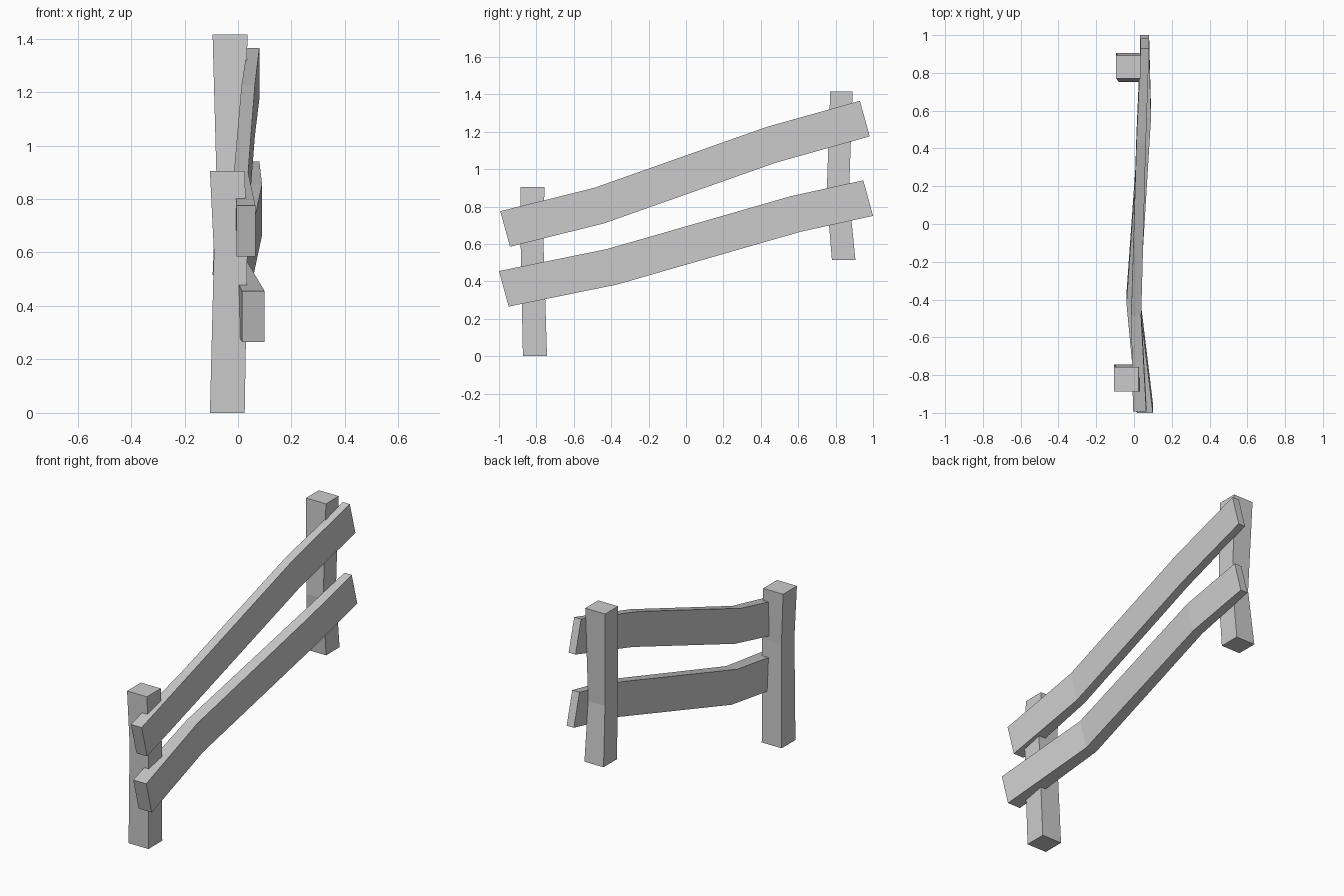
import bpy, bmesh

if "Cube" in bpy.data.objects:
    bpy.data.objects.remove(bpy.data.objects["Cube"])


def loft(name, rings):
    """Skin four-cornered rings into a closed, flat-faced beam."""
    bm = bmesh.new()
    loops = [[bm.verts.new(p) for p in ring] for ring in rings]
    for a, b in zip(loops, loops[1:]):
        for i in range(4):
            j = (i + 1) % 4
            bm.faces.new((a[i], a[j], b[j], b[i]))
    bm.faces.new(loops[0])
    bm.faces.new(loops[-1])
    bmesh.ops.recalc_face_normals(bm, faces=bm.faces[:])
    mesh = bpy.data.meshes.new(name)
    bm.to_mesh(mesh)
    bm.free()
    obj = bpy.data.objects.new(name, mesh)
    bpy.context.collection.objects.link(obj)


def post(name, sections):
    # Each section: height, x range, y range
    loft(name, [[(x0, y0, z), (x1, y0, z), (x1, y1, z), (x0, y1, z)]
                for z, x0, x1, y0, y1 in sections])


def rail(name, sections):
    # Each section: x range, top edge (y, z); the bottom edge is tilted outward
    dy, dz = 0.052, -0.19
    loft(name, [[(x0, y, z), (x1, y, z), (x1, y + dy, z + dz), (x0, y + dy, z + dz)]
                for x0, x1, y, z in sections])


# Slightly crooked posts
post("lower_post", [
    (0.0, -0.105, 0.025, -0.872, -0.743),
    (0.60, -0.09, 0.035, -0.884, -0.762),
    (0.905, -0.105, 0.025, -0.886, -0.757),
])
post("upper_post", [
    (0.515, -0.095, 0.03, 0.78, 0.906),
    (0.86, -0.08, 0.03, 0.752, 0.871),
    (1.415, -0.095, 0.035, 0.771, 0.891),
])

# Bent rails following the slope
rail("top_rail", [
    (-0.005, 0.065, -0.993, 0.775),
    (-0.015, 0.038, -0.49, 0.90),
    (0.013, 0.063, 0.43, 1.225),
    (0.035, 0.08, 0.93, 1.365),
])
rail("bottom_rail", [
    (0.015, 0.10, -1.0, 0.455),
    (-0.04, 0.03, -0.42, 0.573),
    (0.03, 0.09, 0.56, 0.855),
    (0.033, 0.08, 0.948, 0.94),
])
